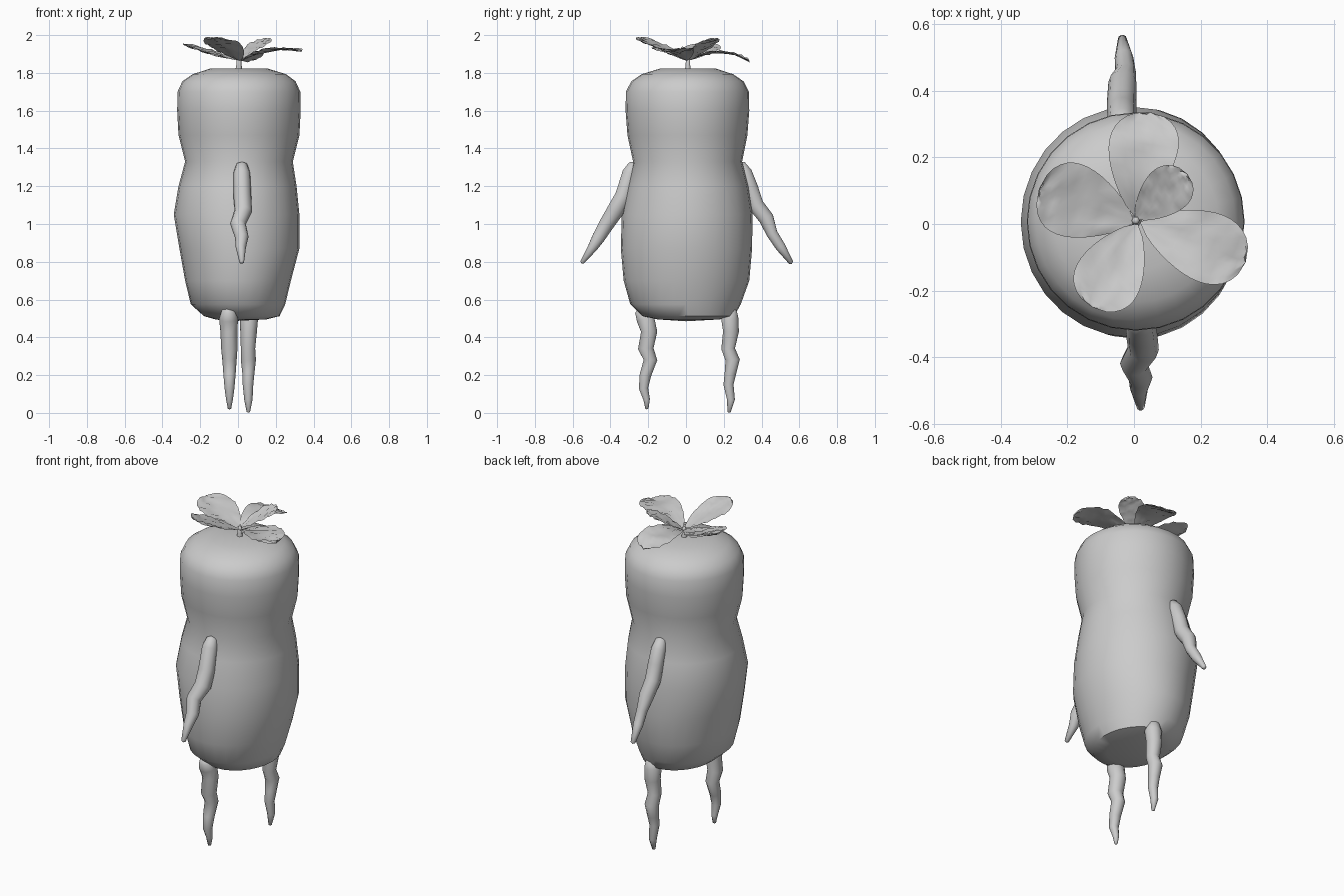
import bpy, bmesh, math, random
from mathutils import Vector

random.seed(4)
grey = bpy.data.materials.new("root grey")
grey.diffuse_color = (0.6, 0.6, 0.6, 1)


def finish(bm, name, angle=50, closed=True):
    if closed:
        bmesh.ops.recalc_face_normals(bm, faces=bm.faces[:])
    me = bpy.data.meshes.new(name)
    bm.to_mesh(me)
    bm.free()
    me.materials.append(grey)
    ob = bpy.data.objects.new(name, me)
    bpy.context.collection.objects.link(ob)
    bpy.ops.object.select_all(action='DESELECT')
    ob.select_set(True)
    bpy.context.view_layer.objects.active = ob
    bpy.ops.object.shade_smooth_by_angle(angle=math.radians(angle))
    return ob


def skin(bm, rings, start, end):
    """Join rings of points with quads and close both ends on a point."""
    vs = [[bm.verts.new(p) for p in r] for r in rings]
    n = len(vs[0])
    for a, b in zip(vs, vs[1:]):
        for i in range(n):
            j = (i + 1) % n
            bm.faces.new((a[i], a[j], b[j], b[i]))
    for ring, tip in ((vs[0], start), (vs[-1], end)):
        c = bm.verts.new(tip)
        for i in range(n):
            bm.faces.new((ring[i], ring[(i + 1) % n], c))


# Body: height, then x and y limits of each section
sections = [
    (0.495, -0.12, 0.15, -0.15, 0.18),
    (0.512, -0.18, 0.22, -0.23, 0.255),
    (0.575, -0.25, 0.25, -0.295, 0.29),
    (0.70, -0.28, 0.28, -0.33, 0.335),
    (0.87, -0.31, 0.325, -0.345, 0.35),
    (1.05, -0.34, 0.325, -0.34, 0.352),
    (1.20, -0.315, 0.31, -0.31, 0.33),
    (1.33, -0.28, 0.29, -0.28, 0.297),
    (1.47, -0.315, 0.325, -0.31, 0.325),
    (1.60, -0.322, 0.332, -0.32, 0.335),
    (1.70, -0.32, 0.33, -0.318, 0.333),
    (1.755, -0.295, 0.305, -0.29, 0.305),
    (1.793, -0.24, 0.255, -0.235, 0.25),
    (1.822, -0.15, 0.16, -0.14, 0.16),
]
rings = []
for z, x0, x1, y0, y1 in sections:
    cx, cy, rx, ry = (x0 + x1) / 2, (y0 + y1) / 2, (x1 - x0) / 2, (y1 - y0) / 2
    rings.append([(cx + rx * math.cos(t), cy + ry * math.sin(t), z)
                  for t in (2 * math.pi * i / 28 for i in range(28))])
bm = bmesh.new()
skin(bm, rings, (-0.05, 0, 0.485), (0, 0, 1.822))
finish(bm, "body")


# Limbs: tapering crooked roots through (x, y, z, radius) points
def root(name, pts, sides=10):
    p = [Vector(q[:3]) for q in pts]
    rings = []
    for i, q in enumerate(pts):
        t = (p[min(i + 1, len(p) - 1)] - p[max(i - 1, 0)]).normalized()
        u = (Vector((1, 0, 0)) - t * t.x).normalized()
        w = t.cross(u)
        rings.append([p[i] + q[3] * (u * math.cos(a) + w * math.sin(a))
                      for a in (2 * math.pi * k / sides for k in range(sides))])
    d0, d1 = (p[0] - p[1]).normalized(), (p[-1] - p[-2]).normalized()
    bm = bmesh.new()
    skin(bm, rings, p[0] + d0 * pts[0][3] * 0.5, p[-1] + d1 * pts[-1][3] * 0.5)
    finish(bm, name, 60)


root("front_arm", [(0.02, -0.275, 1.315, 0.03), (0.02, -0.295, 1.27, 0.044),
                   (0.023, -0.33, 1.15, 0.047), (0.028, -0.375, 1.07, 0.047),
                   (0.0, -0.42, 1.0, 0.042), (0.02, -0.462, 0.93, 0.036),
                   (0.015, -0.495, 0.875, 0.027), (0.02, -0.55, 0.797, 0.012)])
root("back_arm", [(-0.035, 0.285, 1.315, 0.03), (-0.036, 0.31, 1.27, 0.042),
                  (-0.037, 0.34, 1.19, 0.044), (-0.037, 0.37, 1.10, 0.044),
                  (-0.035, 0.425, 1.03, 0.042), (-0.025, 0.455, 0.95, 0.031),
                  (-0.03, 0.5, 0.88, 0.028), (-0.035, 0.557, 0.795, 0.013)])
root("front_leg", [(-0.05, -0.24, 0.545, 0.035), (-0.05, -0.215, 0.5, 0.05),
                   (-0.048, -0.195, 0.43, 0.045), (-0.046, -0.213, 0.34, 0.043),
                   (-0.045, -0.188, 0.28, 0.038), (-0.045, -0.215, 0.2, 0.032),
                   (-0.045, -0.225, 0.13, 0.026), (-0.045, -0.208, 0.07, 0.018),
                   (-0.045, -0.207, 0.023, 0.009)])
root("back_leg", [(0.06, 0.235, 0.545, 0.035), (0.058, 0.232, 0.5, 0.048),
                  (0.056, 0.238, 0.43, 0.044), (0.053, 0.223, 0.34, 0.038),
                  (0.055, 0.247, 0.28, 0.04), (0.055, 0.235, 0.21, 0.032),
                  (0.053, 0.225, 0.15, 0.028), (0.055, 0.238, 0.07, 0.022),
                  (0.055, 0.228, 0.005, 0.009)])

# Short stem under the leaves
root("leaf_stem", [(0.005, 0.01, 1.81, 0.02), (0.005, 0.01, 1.84, 0.014),
                   (0.005, 0.01, 1.875, 0.012)], 6)


# Leaves: crumpled blades along a bent midline
def leaf(name, base, mid, tip, width, nu=14, nv=8):
    a, m, b = Vector(base), Vector(mid), Vector(tip)
    ctrl = 2 * m - (a + b) / 2
    d = b - a
    side = Vector((-d.y, d.x, 0)).normalized()
    bm = bmesh.new()
    rows = []
    for i in range(nu + 1):
        u = 1 - (1 - i / nu) ** 1.4
        c = a * (1 - u) ** 2 + ctrl * 2 * u * (1 - u) + b * u * u
        w = width / 2 * max(0.02, 1.57 * u ** 0.7 * math.sqrt(max(0, 1 - u ** 3)))
        row = []
        for j in range(nv + 1):
            v = 2 * j / nv - 1
            bump = random.uniform(-1, 1) * 0.006 * min(1, u * 3)
            lift = 0.1 * w * abs(v) + bump
            row.append(bm.verts.new(c + side * v * w + Vector((0, 0, lift))))
        rows.append(row)
    for r, s in zip(rows, rows[1:]):
        for j in range(nv):
            bm.faces.new((r[j], s[j], s[j + 1], r[j + 1]))
    finish(bm, name, 60, closed=False)


leaf("back_leaf", (0.005, 0.02, 1.865), (0.02, 0.18, 1.905), (0.05, 0.335, 1.86), 0.21)
leaf("left_leaf", (0, 0.005, 1.865), (-0.14, 0.055, 1.9), (-0.285, 0.105, 1.95), 0.225)
leaf("front_leaf", (0.01, 0, 1.865), (-0.055, -0.12, 1.92), (-0.125, -0.25, 1.985), 0.205)
leaf("right_leaf", (0.02, 0.005, 1.865), (0.17, -0.05, 1.915), (0.335, -0.115, 1.915), 0.215)
leaf("small_leaf", (0.005, 0.015, 1.865), (0.075, 0.08, 1.925), (0.16, 0.15, 1.98), 0.145)
